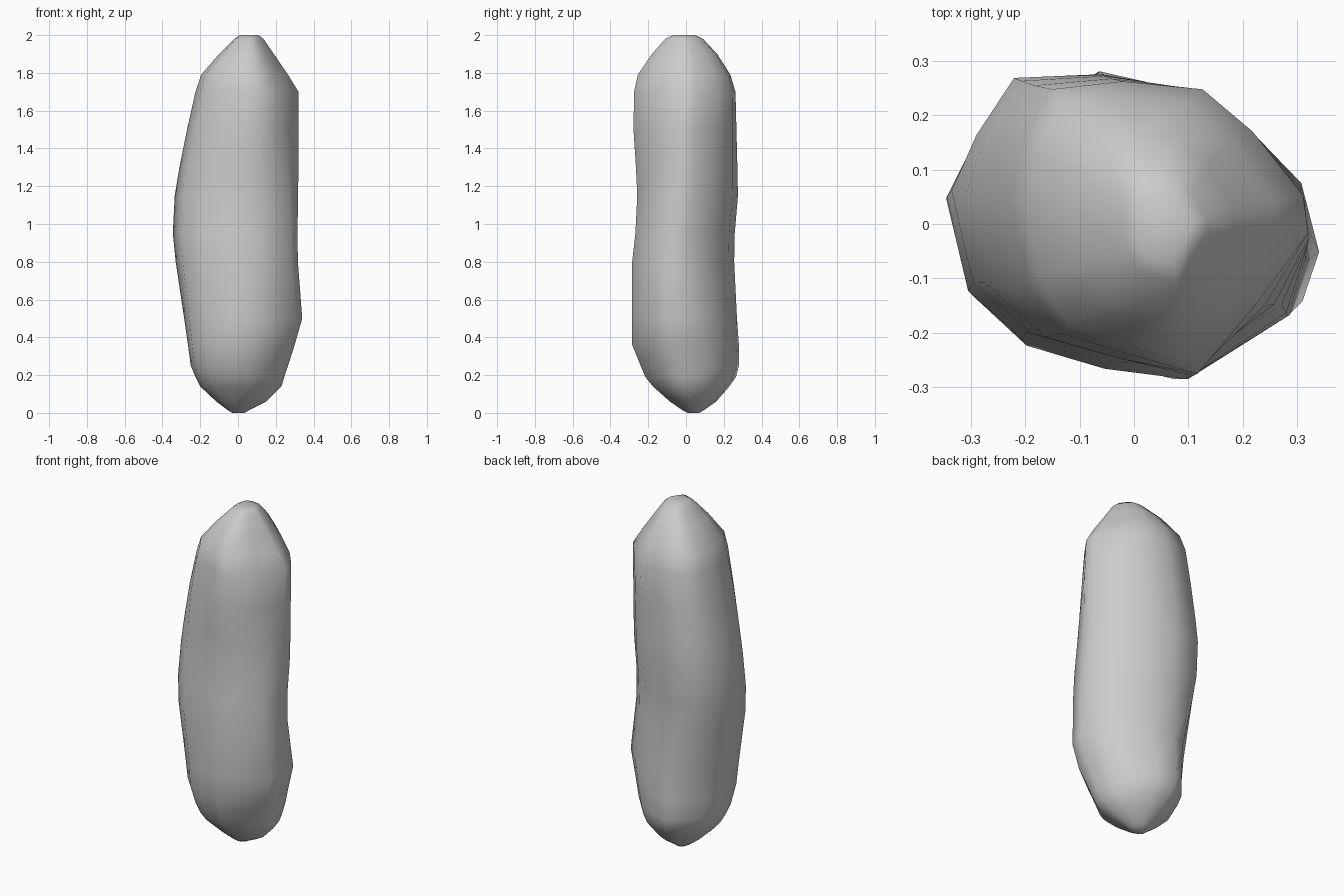
import bpy, bmesh, math

if "Cube" in bpy.data.objects:
    bpy.data.objects.remove(bpy.data.objects["Cube"])

# Plan outlines of the stone (counter-clockwise from +x) at three heights
LOW = [(.34, -.04), (.3, .1), (.2, .2), (.07, .26), (-.06, .287), (-.14, .24), (-.235, .14),
       (-.285, .02), (-.26, -.12), (-.18, -.2), (-.06, -.25), (.09, -.285), (.31, -.13)]
MID = [(.315, -.05), (.31, .03), (.22, .14), (.1, .24), (-.06, .27), (-.22, .265), (-.29, .16),
       (-.34, .06), (-.3, -.11), (-.2, -.2), (-.05, -.24), (.1, -.255), (.28, -.15)]
HIGH = [(.32, -.02), (.31, .05), (.21, .17), (.11, .25), (-.05, .265), (-.19, .25), (-.25, .15),
        (-.27, .04), (-.24, -.11), (-.17, -.21), (-.03, -.25), (.1, -.285), (.22, -.15)]

# Silhouette limits: z, x min, x max, y min, y max
LEVELS = [(0, -.03, .035, .01, .07), (.015, -.055, .06, -.02, .095), (.06, -.115, .15, -.085, .16),
          (.14, -.2, .23, -.175, .23), (.19, -.225, .245, -.215, .265),
          (.25, -.25, .265, -.24, .28), (.36, -.265, .3, -.285, .28), (.5, -.285, .34, -.285, .27),
          (.8, -.33, .317, -.285, .255), (.95, -.345, .315, -.268, .258), (1.15, -.335, .318, -.258, .275),
          (1.3, -.31, .32, -.265, .272), (1.5, -.27, .321, -.278, .267), (1.7, -.225, .32, -.275, .262),
          (1.79, -.195, .265, -.255, .235), (1.9, -.1, .19, -.18, .165),
          (1.98, -.02, .135, -.11, .09), (2, .01, .11, -.07, .05)]


def lerp(a, b, t):
    return a + (b - a) * t


def outline(z):
    """Blend the plan outlines by height."""
    if z < 1:
        a, b, t = LOW, MID, (z - .4) / .5
    else:
        a, b, t = MID, HIGH, (z - 1.05) / .6
    t = max(0, min(1, t))
    return [(lerp(p[0], q[0], t), lerp(p[1], q[1], t)) for p, q in zip(a, b)]


def fit(values, lo, hi):
    a, b = min(values), max(values)
    return [lerp(lo, hi, (v - a) / (b - a)) for v in values]


# Stone: outlines fitted to the silhouette and skinned
bm = bmesh.new()
rings = []
for z, x0, x1, y0, y1 in LEVELS:
    pts = outline(z)
    xs = fit([p[0] for p in pts], x0, x1)
    ys = fit([p[1] for p in pts], y0, y1)
    rings.append([bm.verts.new((x, y, z)) for x, y in zip(xs, ys)])
n = len(LOW)
for a, b in zip(rings, rings[1:]):
    for i in range(n):
        j = (i + 1) % n
        bm.faces.new((a[i], a[j], b[j], b[i]))
bm.faces.new(rings[0][::-1])
bm.faces.new(rings[-1])
bmesh.ops.recalc_face_normals(bm, faces=bm.faces)

mesh = bpy.data.meshes.new("standing_stone")
bm.to_mesh(mesh)
bm.free()
stone = bpy.data.objects.new("standing_stone", mesh)
bpy.context.collection.objects.link(stone)
bpy.context.view_layer.objects.active = stone
stone.select_set(True)
bpy.ops.object.shade_smooth_by_angle(angle=math.radians(85))
